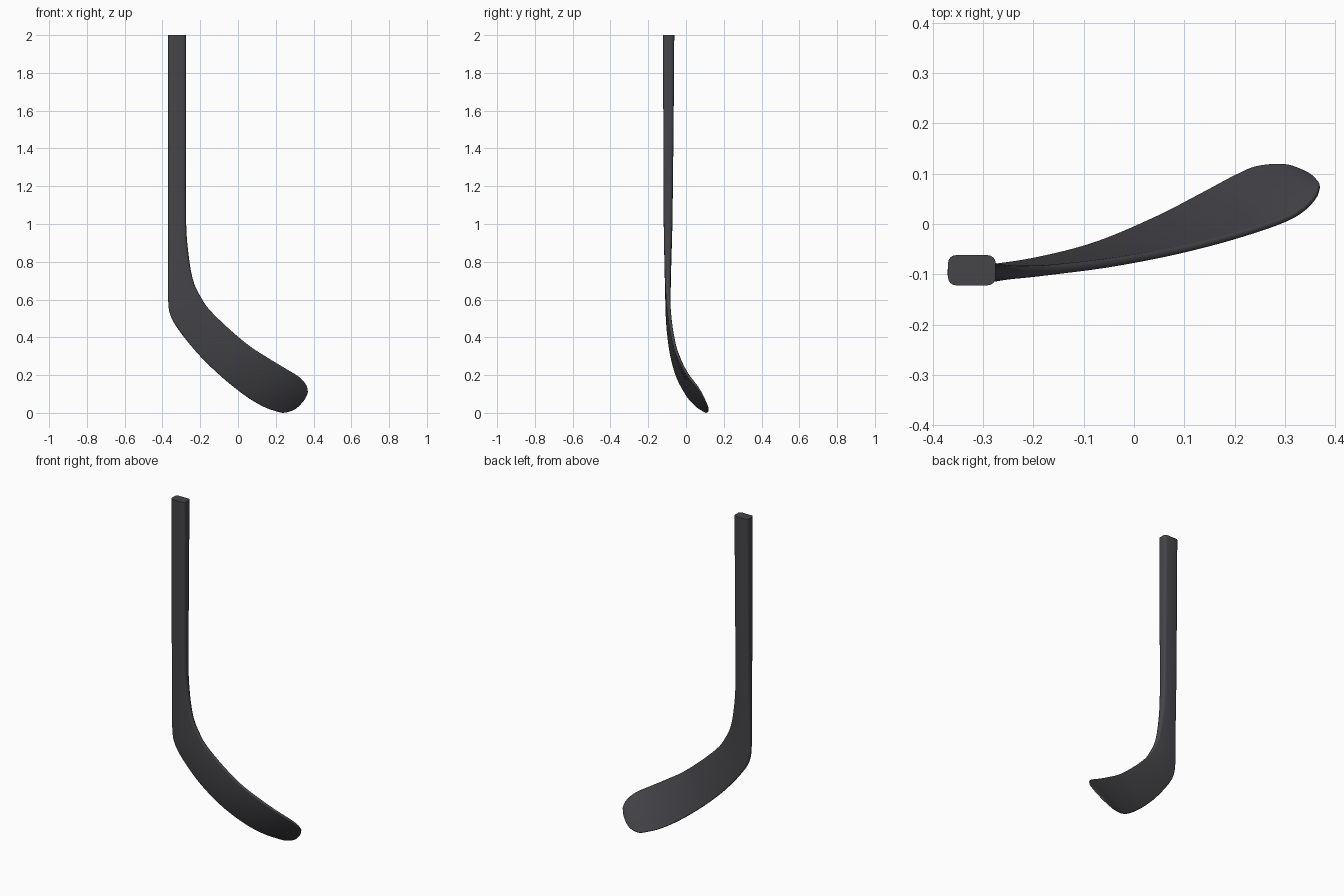
import bpy, bmesh, math
from mathutils import Vector

if "Cube" in bpy.data.objects:
    bpy.data.objects.remove(bpy.data.objects["Cube"])

# Stations down the stick: outer edge xyz, inner edge xyz, thickness
STATIONS = [
    (-.37, -.092, 2.0, -.275, -.092, 2.0, .060),
    (-.37, -.093, 1.5, -.275, -.093, 1.5, .054),
    (-.37, -.095, 1.0, -.275, -.095, 1.03, .046),
    (-.37, -.096, .80, -.262, -.096, .84, .037),
    (-.37, -.096, .60, -.237, -.096, .70, .028),
    (-.355, -.096, .51, -.195, -.094, .61, .023),
    (-.30, -.091, .42, -.15, -.090, .545, .020),
    (-.20, -.075, .30, -.05, -.078, .447, .018),
    (-.08, -.043, .185, .06, -.059, .355, .016),
    (.04, .008, .09, .16, -.036, .290, .015),
    (.13, .055, .036, .25, -.010, .235, .014),
    (.20, .093, .010, .31, .012, .199, .013),
    (.245, .112, .002, .343, .033, .172, .012),
    (.30, .116, .020, .363, .056, .143, .011),
    (.34, .103, .056, .369, .072, .118, .010),
    (.357, .092, .080, .369, .078, .107, .009),
]
STEPS = 6      # interpolated rings per station
CORNER = 5     # points per rounded corner


def catmull(p0, p1, p2, p3, t):
    return [0.5 * (2 * b + (c - a) * t + (2 * a - 5 * b + 4 * c - d) * t * t
                   + (3 * b - a - 3 * c + d) * t ** 3)
            for a, b, c, d in zip(p0, p1, p2, p3)]


def ring_points(s, tangent):
    """Rounded rectangle spanning the two edges of a station."""
    a, b, thick = Vector(s[:3]), Vector(s[3:6]), s[6]
    u = (b - a).normalized()
    n = u.cross(tangent).normalized()
    mid, w, h = (a + b) / 2, (b - a).length / 2, thick / 2
    r = min(.016, h * .85, w * .9)
    pts = []
    for q, (sx, sy) in enumerate([(1, 1), (-1, 1), (-1, -1), (1, -1)]):
        for k in range(CORNER):
            ang = math.pi / 2 * (q + k / (CORNER - 1))
            pts.append(mid + u * (sx * (w - r) + r * math.cos(ang))
                       + n * (sy * (h - r) + r * math.sin(ang)))
    return pts


# Interpolate the stations
n = len(STATIONS)
dense = []
for i in range(n - 1):
    q = [STATIONS[min(max(i + k, 0), n - 1)] for k in (-1, 0, 1, 2)]
    dense += [catmull(*q, j / STEPS) for j in range(STEPS)]
dense.append(STATIONS[-1])
mids = [(Vector(s[:3]) + Vector(s[3:6])) / 2 for s in dense]

# Loft the shaft and blade as one skin
bm = bmesh.new()
rings = []
for i, s in enumerate(dense):
    tangent = mids[min(i + 1, len(mids) - 1)] - mids[max(i - 1, 0)]
    rings.append([bm.verts.new(p) for p in ring_points(s, tangent)])
count = 4 * CORNER
for r0, r1 in zip(rings, rings[1:]):
    for k in range(count):
        m = (k + 1) % count
        bm.faces.new((r0[k], r0[m], r1[m], r1[k]))
bm.faces.new(rings[0])
bm.faces.new(rings[-1])
bmesh.ops.recalc_face_normals(bm, faces=bm.faces)
mesh = bpy.data.meshes.new("stick")
bm.to_mesh(mesh)
bm.free()
stick = bpy.data.objects.new("stick_shaft_and_blade", mesh)
bpy.context.collection.objects.link(stick)

# Dark finish and smooth shading
mat = bpy.data.materials.new("dark_grey")
mat.diffuse_color = (.06, .06, .068, 1)
mat.use_nodes = True
mat.node_tree.nodes["Principled BSDF"].inputs["Base Color"].default_value = mat.diffuse_color
mesh.materials.append(mat)
bpy.context.view_layer.objects.active = stick
stick.select_set(True)
bpy.ops.object.shade_smooth_by_angle(angle=math.radians(40))
